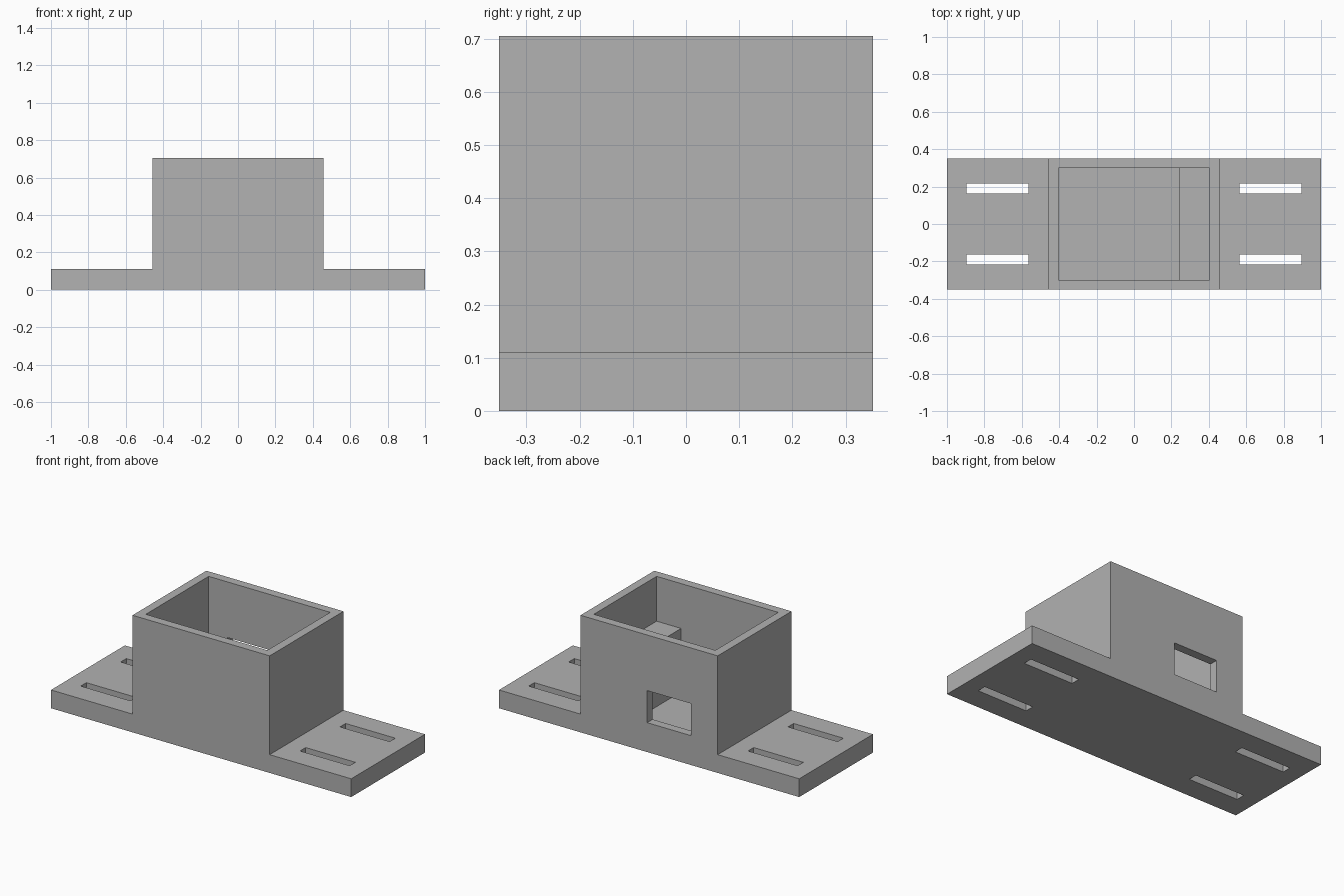
import bpy
import bmesh

cube = bpy.data.objects.get("Cube")
if cube:
    bpy.data.objects.remove(cube, do_unlink=True)

grey = bpy.data.materials.new("light grey")
grey.use_nodes = True
colour = (0.445, 0.445, 0.445, 1)
grey.diffuse_color = colour
grey.node_tree.nodes["Principled BSDF"].inputs["Base Color"].default_value = colour


def prism(name, profile, y0, y1):
    """Extrude an (x, z) profile from y0 to y1."""
    bm = bmesh.new()
    face = bm.faces.new([bm.verts.new((x, y0, z)) for x, z in profile])
    out = bmesh.ops.extrude_face_region(bm, geom=[face])
    moved = [g for g in out["geom"] if isinstance(g, bmesh.types.BMVert)]
    bmesh.ops.translate(bm, verts=moved, vec=(0, y1 - y0, 0))
    bmesh.ops.recalc_face_normals(bm, faces=bm.faces)
    mesh = bpy.data.meshes.new(name)
    bm.to_mesh(mesh)
    bm.free()
    mesh.materials.append(grey)
    obj = bpy.data.objects.new(name, mesh)
    bpy.context.collection.objects.link(obj)
    return obj


def rect(x0, x1, z0, z1):
    return [(x0, z0), (x1, z0), (x1, z1), (x0, z1)]


def cut(target, cutter):
    cutter.hide_render = True
    mod = target.modifiers.new("cut", "BOOLEAN")
    mod.operation = "DIFFERENCE"
    mod.solver = "EXACT"
    mod.object = cutter
    bpy.context.view_layer.objects.active = target
    bpy.ops.object.modifier_apply(modifier=mod.name)
    bpy.data.objects.remove(cutter, do_unlink=True)


TOP, FLANGE, FLOOR, STEP = 0.705, 0.11, 0.053, 0.435
DEPTH, BOX, WALL = 0.351, 0.457, 0.052

# Flanged box body: one stepped outline run through the full depth
half = [(1, 0), (1, FLANGE), (BOX, FLANGE), (BOX, TOP)]
body = prism("flanged_box", half + [(-x, z) for x, z in reversed(half)], -DEPTH, DEPTH)

# Open cavity, leaving a raised step at the +x end
inner = BOX - WALL
cavity = [(-inner, FLOOR), (0.242, FLOOR), (0.242, STEP),
          (inner, STEP), (inner, 1), (-inner, 1)]
cut(body, prism("cavity_cutter", cavity, WALL - DEPTH, DEPTH - WALL))

# Window through the back wall
cut(body, prism("window_cutter", rect(-0.278, 0.013, 0.177, 0.37), 0.2, 0.5))

# Mounting slots, two in each flange
for sx in (-1, 1):
    for sy in (-1, 1):
        y = 0.19 * sy
        slot = rect(*sorted((0.565 * sx, 0.896 * sx)), -0.1, 0.2)
        cut(body, prism("slot_cutter", slot, y - 0.027, y + 0.027))
